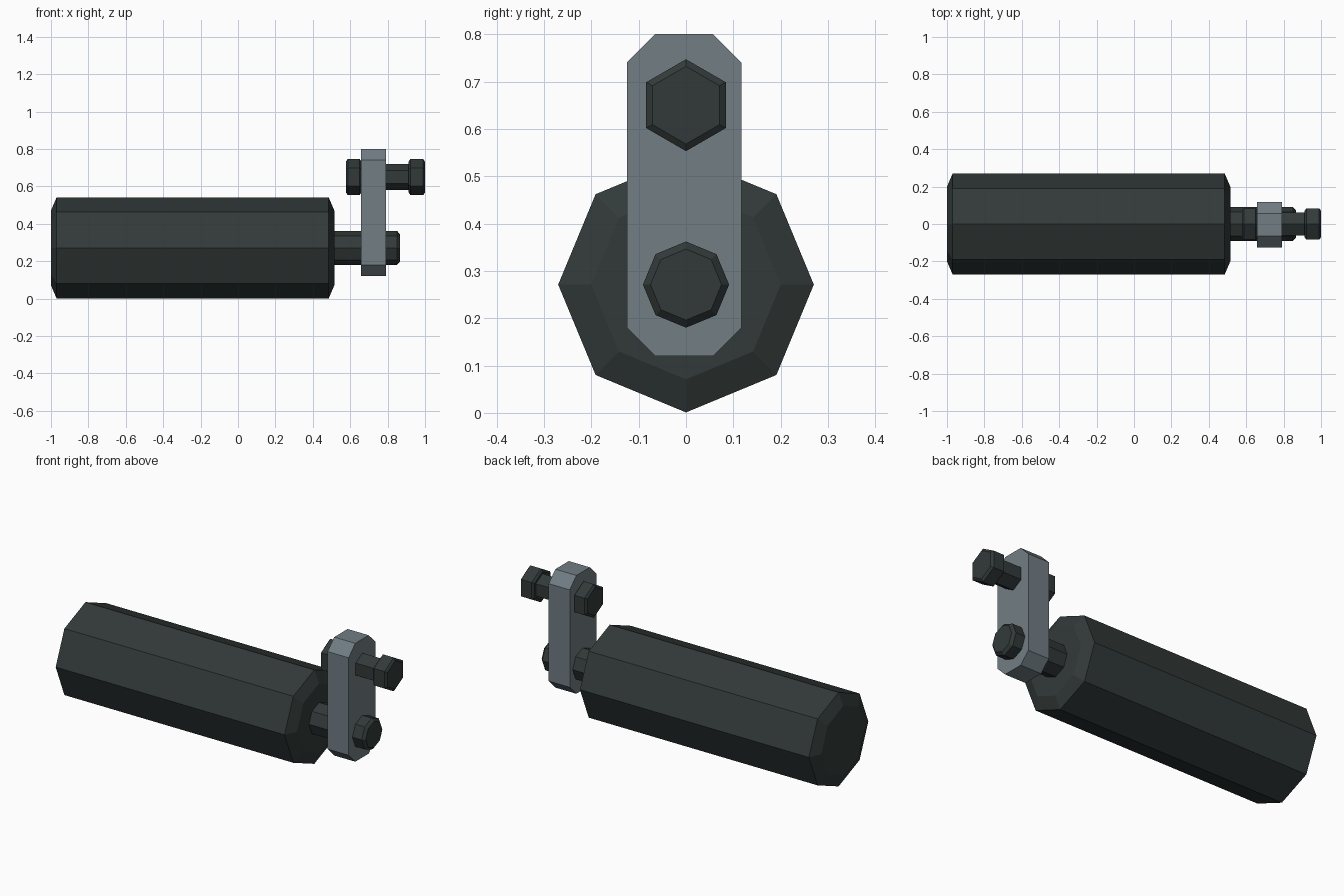
import bpy, bmesh, math

if "Cube" in bpy.data.objects:
    bpy.data.objects.remove(bpy.data.objects["Cube"])


def material(name, rgb):
    m = bpy.data.materials.new(name)
    m.diffuse_color = (*rgb, 1)
    m.use_nodes = True
    m.node_tree.nodes["Principled BSDF"].inputs["Base Color"].default_value = m.diffuse_color
    return m


DARK = material("dark rubber", (0.032, 0.042, 0.041))
STEEL = material("grey steel", (0.165, 0.205, 0.230))


def finish(name, bm, mat):
    bmesh.ops.recalc_face_normals(bm, faces=bm.faces)
    me = bpy.data.meshes.new(name)
    bm.to_mesh(me)
    bm.free()
    me.materials.append(mat)
    ob = bpy.data.objects.new(name, me)
    bpy.context.collection.objects.link(ob)
    return ob


def lathe_x(name, profile, sides, z, mat):
    """Flat-sided solid along x from (x, radius) rings, one corner pointing up."""
    bm = bmesh.new()
    rings = []
    for x, r in profile:
        angles = [2 * math.pi * i / sides for i in range(sides)]
        rings.append([bm.verts.new((x, r * math.sin(a), z + r * math.cos(a))) for a in angles])
    for a, b in zip(rings, rings[1:]):
        for i in range(sides):
            j = (i + 1) % sides
            bm.faces.new((a[i], a[j], b[j], b[i]))
    bm.faces.new(rings[0])
    bm.faces.new(rings[-1])
    return finish(name, bm, mat)


AXLE_Z, BOLT_Z = 0.271, 0.65

# Grip body and axle
lathe_x("grip", [(-1, 0.2), (-0.97, 0.27), (0.485, 0.27), (0.515, 0.2)], 8, AXLE_Z, DARK)
lathe_x("axle", [(0.5, 0.091), (0.85, 0.091), (0.865, 0.075)], 8, AXLE_Z, DARK)

# Upper bolt: shank with a chamfered hex head at each end
lathe_x("bolt_shank", [(0.6, 0.07), (0.95, 0.07)], 6, BOLT_Z, DARK)
for name, x0, x1 in (("inner_bolt_head", 0.577, 0.66), ("outer_bolt_head", 0.912, 1.0)):
    lathe_x(name, [(x0, 0.082), (x0 + 0.01, 0.097), (x1 - 0.01, 0.097), (x1, 0.082)],
            6, BOLT_Z, DARK)

# Crank plate with cut corners
bm = bmesh.new()
y0, y1, z0, z1, c = -0.125, 0.117, 0.12, 0.80, 0.06
outline = [(y0 + c, z0), (y1 - c, z0), (y1, z0 + c), (y1, z1 - c),
           (y1 - c, z1), (y0 + c, z1), (y0, z1 - c), (y0, z0 + c)]
face = bm.faces.new([bm.verts.new((0.657, y, z)) for y, z in outline])
ext = bmesh.ops.extrude_face_region(bm, geom=[face])
bmesh.ops.translate(bm, vec=(0.134, 0, 0),
                    verts=[v for v in ext["geom"] if isinstance(v, bmesh.types.BMVert)])
finish("crank_plate", bm, STEEL)
